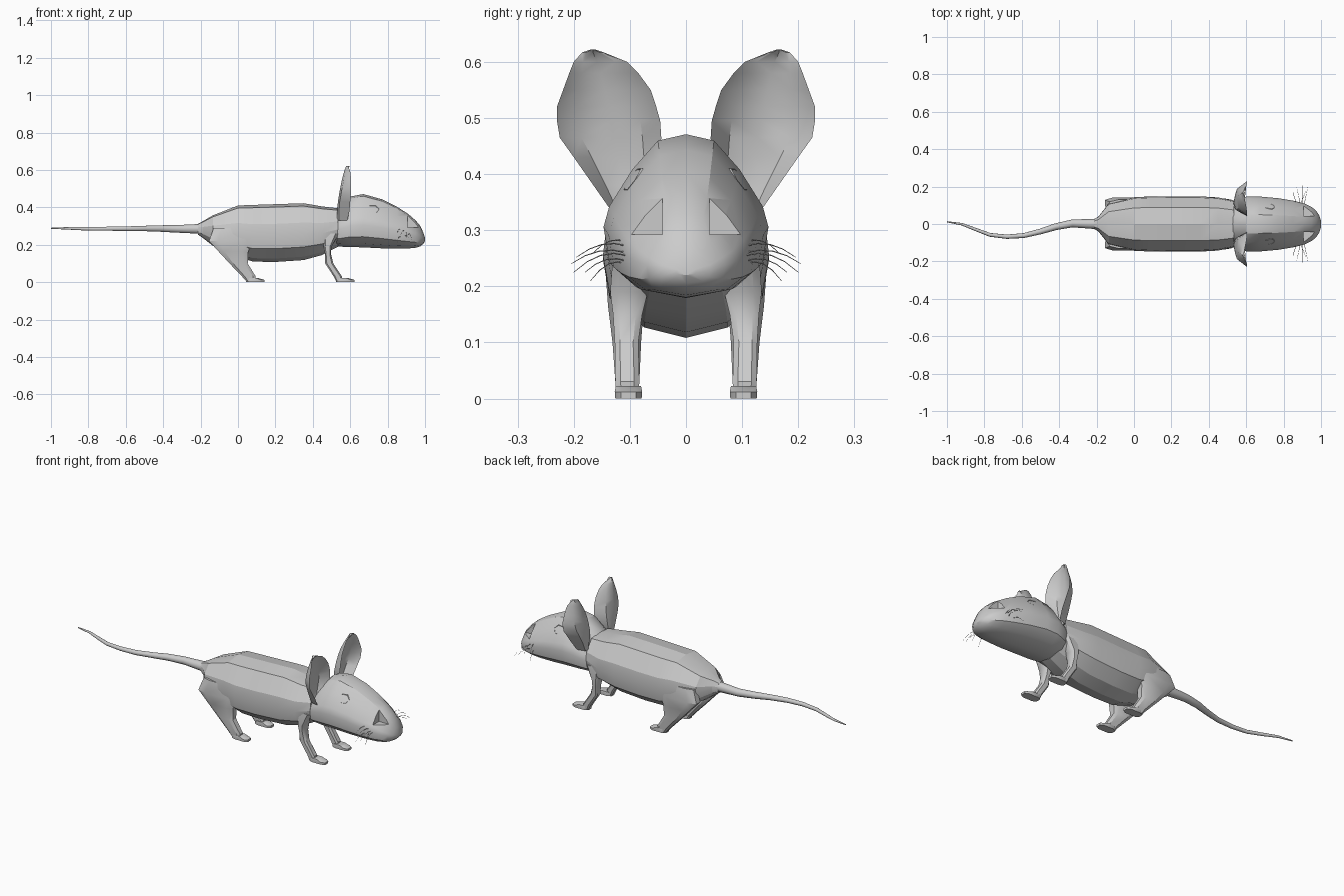
import bpy, bmesh, math
from mathutils import Vector

if "Cube" in bpy.data.objects:
    bpy.data.objects.remove(bpy.data.objects["Cube"])


def loft(name, rings, angle=30):
    """Skin a list of equal-length point rings and cap both ends."""
    bm = bmesh.new()
    vs = [[bm.verts.new(p) for p in r] for r in rings]
    n = len(rings[0])
    for a, b in zip(vs, vs[1:]):
        for i in range(n):
            j = (i + 1) % n
            bm.faces.new((a[i], a[j], b[j], b[i]))
    bm.faces.new(vs[0])
    bm.faces.new(vs[-1])
    bmesh.ops.recalc_face_normals(bm, faces=bm.faces)
    me = bpy.data.meshes.new(name)
    bm.to_mesh(me)
    bm.free()
    ob = bpy.data.objects.new(name, me)
    bpy.context.collection.objects.link(ob)
    smooth(ob, angle)
    return ob


def smooth(ob, angle):
    bpy.ops.object.select_all(action='DESELECT')
    ob.select_set(True)
    bpy.context.view_layer.objects.active = ob
    bpy.ops.object.shade_smooth_by_angle(angle=math.radians(angle))


def x_rings(stations, half):
    """Rings across x from (x, top, bottom, half width) and a unit half profile."""
    prof = half + [(-w, t) for w, t in reversed(half[1:-1])]
    return [[(x, w * hw, bot + t * (top - bot)) for w, t in prof]
            for x, top, bot, hw in stations]


def z_rings(levels, s):
    """Bevelled rectangles from (z, x0, x1, y0, y1)."""
    rings = []
    for z, x0, x1, y0, y1 in levels:
        bx, by = (x1 - x0) * .2, (y1 - y0) * .22
        pts = [(x0 + bx, y0), (x1 - bx, y0), (x1, y0 + by), (x1, y1 - by),
               (x1 - bx, y1), (x0 + bx, y1), (x0, y1 - by), (x0, y0 + by)]
        rings.append([(x, s * y, z) for x, y in pts])
    return rings


def tube(name, path, radii, sides):
    """Round mesh tube along a path."""
    rings = []
    for i, p in enumerate(path):
        d = (path[min(i + 1, len(path) - 1)] - path[max(i - 1, 0)]).normalized()
        u = d.cross(Vector((0, 0, 1))).normalized()
        v = d.cross(u)
        rings.append([p + radii[i] * (u * math.cos(a) + v * math.sin(a))
                      for a in (2 * math.pi * k / sides for k in range(sides))])
    return loft(name, rings, 60)


# Body
loft("body", x_rings([
    (-.215, .312, .255, .025), (-.19, .325, .238, .04), (-.135, .357, .195, .11),
    (0, .41, .135, .143), (.08, .413, .11, .147), (.2, .417, .108, .148),
    (.35, .422, .118, .148), (.45, .405, .145, .142), (.535, .395, .19, .125)],
    [(0, 1), (.6, .95), (.95, .66), (1, .45), (.92, .23), (.5, .06), (0, 0)]), 18)

# Head, with a notch cut on each side of the nose
head = loft("head", x_rings([
    (.5, .375, .2, .1), (.54, .405, .19, .13), (.6, .458, .188, .146),
    (.67, .471, .186, .147), (.77, .443, .181, .138), (.85, .403, .179, .125),
    (.91, .365, .18, .11), (.95, .33, .184, .091), (.975, .3, .192, .07),
    (.991, .265, .205, .045), (1, .238, .22, .018)],
    [(0, 1), (.34, .96), (.65, .78), (.93, .55), (1, .42), (.93, .2), (.65, .07), (0, 0)]))
for s in (1, -1):
    bpy.ops.mesh.primitive_cube_add(size=1, location=(1.005, s * .122, .362))
    cutter = bpy.context.object
    cutter.scale = (.2, .16, .14)
    cutter.hide_render = True
    mod = head.modifiers.new("notch", 'BOOLEAN')
    mod.operation, mod.object, mod.solver = 'DIFFERENCE', cutter, 'EXACT'
    bpy.context.view_layer.objects.active = head
    bpy.ops.object.modifier_apply(modifier=mod.name)
    bpy.data.objects.remove(cutter)
smooth(head, 30)

# Tail
keys = [(-.19, 0, .285), (-.33, .003, .285), (-.42, -.015, .287), (-.5, -.04, .287), (-.59, -.062, .286),
        (-.68, -.068, .286), (-.77, -.058, .285), (-.85, -.028, .286), (-.92, -.001, .288), (-1, .012, .288)]
tube("tail", [Vector(k) for k in keys],
     [.028, .021, .018, .015, .013, .0115, .01, .0085, .0065, .003], 10)

for s, side in ((1, "left"), (-1, "right")):
    # Legs and feet
    loft("hind_leg_" + side, z_rings([
        (.29, -.13, .1, .08, .13), (.22, -.155, .08, .08, .143), (.165, -.105, .055, .075, .139),
        (.1, -.045, .052, .08, .131), (.03, .022, .095, .083, .126), (.003, .046, .09, .085, .124)], s))
    loft("front_leg_" + side, z_rings([
        (.26, .45, .54, .07, .13), (.19, .458, .5, .068, .135), (.15, .465, .497, .078, .13),
        (.1, .466, .51, .085, .127), (.03, .512, .556, .083, .126), (.003, .525, .555, .085, .124)], s))
    for name, x0 in (("hind_foot_", .044), ("front_foot_", .525)):
        loft(name + side, z_rings([
            (0, x0, x0 + .098, .079, .126), (.012, x0, x0 + .098, .078, .127),
            (.022, x0, x0 + .065, .08, .125)], s))

    # Cupped ear: (z, inner y, middle y, outer y, rim x, back x)
    ear = [(.33, .085, .105, .13, .585, .53), (.38, .062, .11, .165, .596, .53),
           (.43, .045, .12, .2, .6, .534), (.465, .044, .128, .225, .603, .54),
           (.495, .046, .134, .23, .605, .545), (.52, .053, .139, .23, .605, .55),
           (.55, .063, .145, .219, .604, .556), (.58, .085, .152, .208, .602, .564),
           (.6, .105, .158, .2, .598, .57), (.617, .147, .166, .185, .589, .577),
           (.622, .162, .166, .17, .583, .579)]
    loft("ear_" + side, [
        [(xr, s * yi, z), (xb + .01, s * (yi * .6 + ym * .4), z), (xb, s * ym, z),
         (xb + .01, s * (yo * .6 + ym * .4), z), (xr, s * yo, z),
         (xb + .018, s * (yo * .6 + ym * .4), z), (xb + .008, s * ym, z),
         (xb + .018, s * (yi * .6 + ym * .4), z)]
        for z, yi, ym, yo, xr, xb in ear], 40)

    # Eye and angular eyelid frame
    rot = Vector((.15, s * .82, .54)).to_track_quat('Z', 'Y').to_euler()
    bpy.ops.mesh.primitive_torus_add(location=(.722, s * .09, .387), rotation=rot, major_segments=6,
                                     minor_segments=4, major_radius=.032, minor_radius=.007)
    bpy.context.object.name = "eyelid_" + side
    bpy.context.object.scale = (1, .8, 1)
    bpy.ops.mesh.primitive_uv_sphere_add(segments=12, ring_count=8, radius=.024,
                                         location=(.722, s * .089, .386), rotation=rot)
    bpy.context.object.name = "eye_" + side
    bpy.context.object.scale = (1, .8, .35)
    smooth(bpy.context.object, 40)

    # Whiskers: (x, root z, length, end dx, end dz)
    for i, (x, z, l, dx, dz) in enumerate([
            (.87, .278, .06, -.02, -.018), (.89, .272, .09, -.02, -.02), (.9, .26, .1, 0, -.02),
            (.91, .255, .095, .02, -.03), (.89, .245, .075, .03, -.02), (.87, .24, .065, -.02, -.03)]):
        y = .105
        path = [Vector((x + dx * t, s * (y + l * t), z + .03 * t * (1 - t) + dz * t * t))
                for t in (0, .25, .5, .75, 1)]
        tube(f"whisker_{side}_{i}", path, [.0014, .0012, .001, .0008, .0005], 4)
